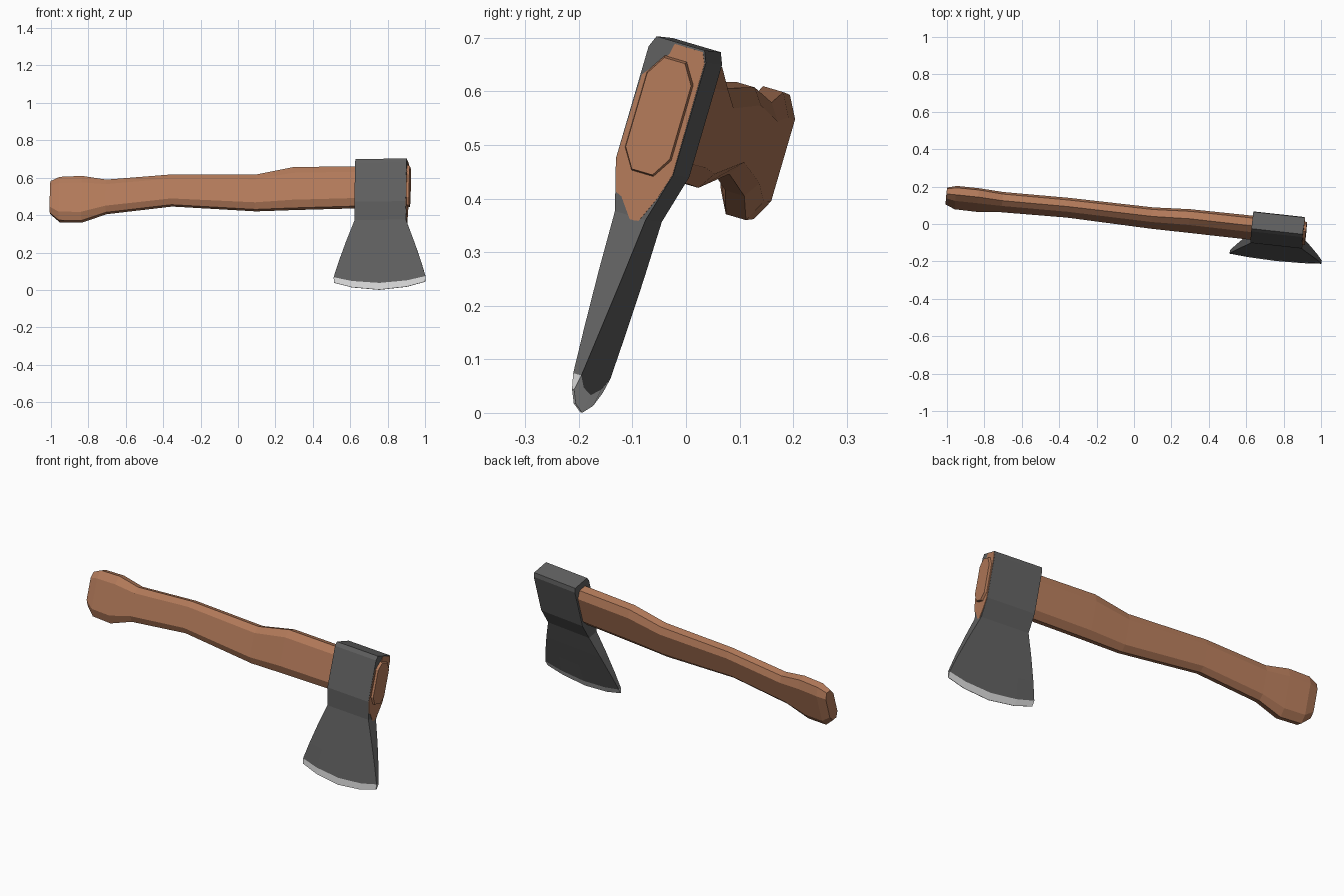
import bpy, bmesh, math
from mathutils import Matrix

if "Cube" in bpy.data.objects:
    bpy.data.objects.remove(bpy.data.objects["Cube"])


def material(name, rgb):
    m = bpy.data.materials.new(name)
    m.diffuse_color = (*rgb, 1)
    m.use_nodes = True
    m.node_tree.nodes["Principled BSDF"].inputs["Base Color"].default_value = m.diffuse_color
    return m


wood = material("warm_wood", (0.45, 0.195, 0.102))
steel = material("dark_steel", (0.115, 0.115, 0.115))
edge = material("ground_edge", (0.70, 0.70, 0.70))

# Local frame: x along the handle, y through the thickness, z towards the poll.
# Origin is the middle of the poll; the whole axe leans and turns slightly.
R = math.radians
POSE = (Matrix.Translation((0.77, 0.005, 0.688)) @ Matrix.Rotation(R(-6.3), 4, 'Z')
        @ Matrix.Rotation(R(-0.7), 4, 'Y') @ Matrix.Rotation(R(-16.3), 4, 'X'))


def finish(name, bm, mats):
    bmesh.ops.recalc_face_normals(bm, faces=bm.faces)
    me = bpy.data.meshes.new(name)
    bm.to_mesh(me)
    bm.free()
    for m in mats:
        me.materials.append(m)
    ob = bpy.data.objects.new(name, me)
    bpy.context.collection.objects.link(ob)
    ob.matrix_world = POSE
    return ob


def loft(bm, rings):
    """Skin closed rings of points and cap both ends."""
    rings = [[bm.verts.new(p) for p in ring] for ring in rings]
    n = len(rings[0])
    for r0, r1 in zip(rings, rings[1:]):
        for i in range(n):
            j = (i + 1) % n
            bm.faces.new((r0[i], r0[j], r1[j], r1[i]))
    bm.faces.new(rings[0])
    bm.faces.new(rings[-1])


# Handle: elongated octagon sections (x, top z, bottom z, half thickness) in world heights
sections = [
    (-1.00, .582, .405, .030), (-.95, .605, .362, .042), (-.83, .610, .360, .042),
    (-.70, .590, .405, .039), (-.35, .618, .446, .039), (.10, .617, .420, .041),
    (.30, .657, .427, .044), (.63, .661, .436, .046), (.905, .668, .440, .046),
    (.922, .663, .444, .043),
]
rings = []
for x, zt, zb, t in sections:
    a = (x - 0.77) / 0.994
    f = 0.47 * t
    top = (zt - 0.688 - 0.012 * a - 0.28 * f) / 0.96
    bot = (zb - 0.688 - 0.012 * a + 0.28 * f) / 0.96
    k = 0.17 * (top - bot)
    rings.append([(a, y, z) for y, z in (
        (-f, top), (f, top), (t, top - k), (t, bot + k),
        (f, bot), (-f, bot), (-t, bot + k), (-t, top - k))])
bm = bmesh.new()
loft(bm, rings)
finish("handle", bm, [wood])

# Axe head: rows (height, half length, half thickness, upward curve at the corners)
rows = [
    (0, .138, .047, 0), (-.022, .138, .056, 0), (-.24, .138, .056, 0),
    (-.335, .138, .030, 0), (-.45, .182, .023, 0), (-.57, .220, .015, .012),
    (-.680, .247, .008, .035), (-.716, .245, .002, .042),
]
cols = (-1, -.6, 0, .6, 1)
rings = []
for c, w, t, sag in rows:
    side = [(u * w, c + sag * u * u) for u in cols]
    rings.append([(a, -t, z) for a, z in side] + [(a, t, z) for a, z in reversed(side)])
bm = bmesh.new()
loft(bm, rings)
for f in bm.faces:  # the ground cutting edge is the lowest band
    f.material_index = int(f.calc_center_median().z < -0.645 and
                           all(v.co.z < -0.64 for v in f.verts))
finish("axe_head", bm, [steel, edge])

# Thin wooden plate showing on the outer end of the head
outline = [
    (-.010, -.004), (.045, -.004), (.054, -.024), (.055, -.240), (.040, -.290),
    (.018, -.340), (.002, -.343), (-.026, -.305), (-.038, -.300), (-.055, -.240),
    (-.053, -.076), (-.014, -.025),
]
bm = bmesh.new()
loft(bm, [[(a, y, z) for y, z in outline] for a in (.136, .1405)])
finish("end_wood_plate", bm, [wood])
